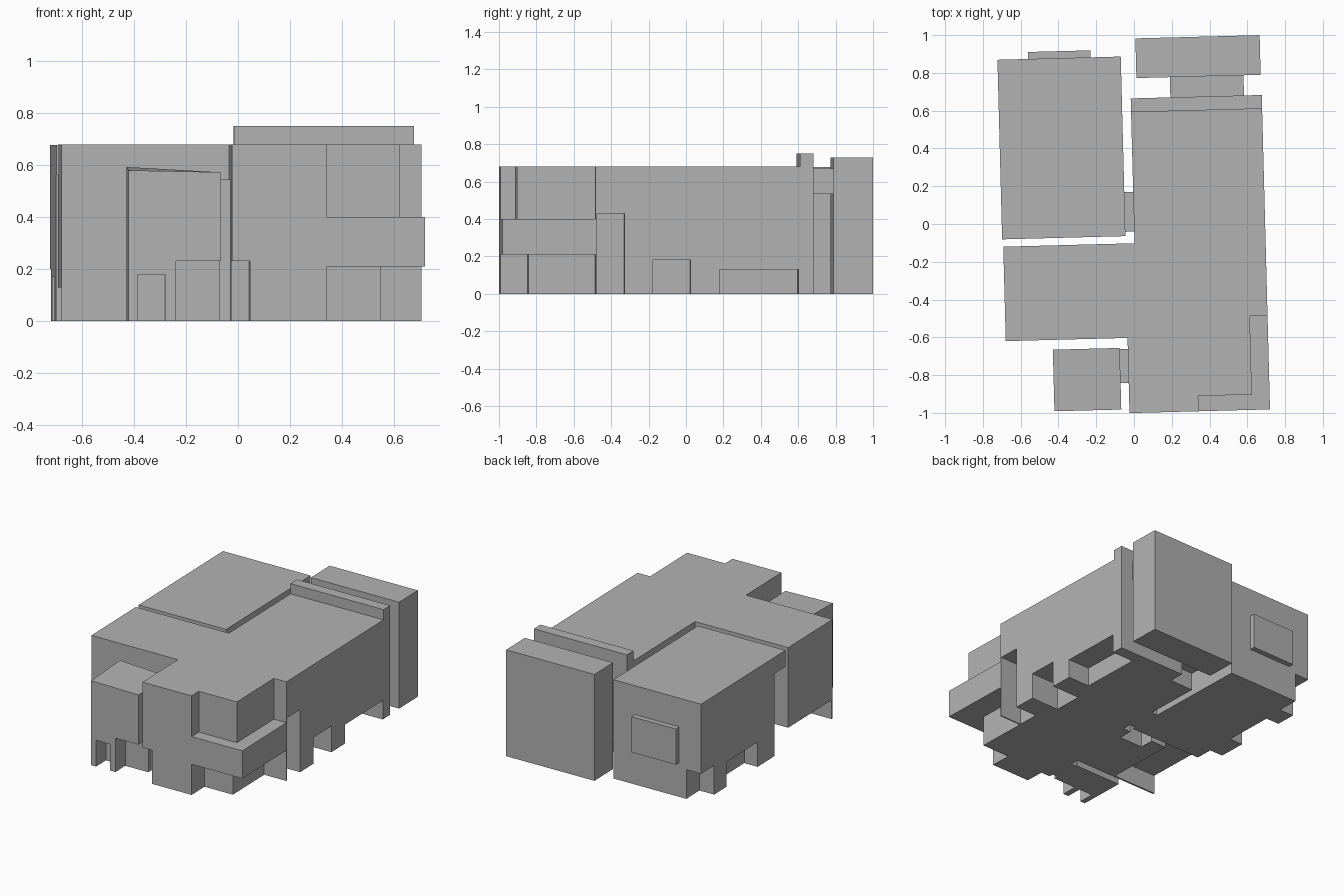
import bpy, bmesh, math
from mathutils import Matrix

cube = bpy.data.objects.get("Cube")
if cube:
    bpy.data.objects.remove(cube, do_unlink=True)

# One plain grey for the whole massing model
grey = bpy.data.materials.new("plain_grey")
grey.use_nodes = True
grey.diffuse_color = (0.45, 0.45, 0.45, 1)
bsdf = next(n for n in grey.node_tree.nodes if n.type == 'BSDF_PRINCIPLED')
bsdf.inputs["Base Color"].default_value = grey.diffuse_color

# The building stands slightly turned on its plot
TURN = Matrix.Rotation(math.radians(1.5), 4, 'Z')


def prism(name, outline, z0, z1):
    """Extrude a floor outline; z1 is one height or a function of x, y."""
    bm = bmesh.new()
    base = bm.faces.new([bm.verts.new((x, y, z0)) for x, y in outline])
    ext = bmesh.ops.extrude_face_region(bm, geom=[base])
    for v in ext["geom"]:
        if isinstance(v, bmesh.types.BMVert):
            v.co.z = z1(v.co.x, v.co.y) if callable(z1) else z1
    bmesh.ops.recalc_face_normals(bm, faces=bm.faces)
    bm.transform(TURN)
    me = bpy.data.meshes.new(name)
    bm.to_mesh(me)
    bm.free()
    me.materials.append(grey)
    ob = bpy.data.objects.new(name, me)
    bpy.context.scene.collection.objects.link(ob)
    return ob


def box(name, x0, x1, y0, y1, z0, z1):
    return prism(name, [(x0, y0), (x1, y0), (x1, y1), (x0, y1)], z0, z1)


def carve(ob, cuts):
    """Cut boxes out of a part and bake the result."""
    cutters = []
    for c in cuts:
        cutter = box("cutter", *c)
        cutter.hide_render = True
        mod = ob.modifiers.new("cut", 'BOOLEAN')
        mod.operation = 'DIFFERENCE'
        mod.solver = 'EXACT'
        mod.object = cutter
        cutters.append(cutter)
    bpy.context.view_layer.update()
    dg = bpy.context.evaluated_depsgraph_get()
    baked = bpy.data.meshes.new_from_object(ob.evaluated_get(dg))
    ob.modifiers.clear()
    ob.data = baked
    for c in cutters:
        bpy.data.objects.remove(c, do_unlink=True)


LOW = -0.1    # cutters start below the ground
OUT = 1.2     # and reach past the walls

# Main hall with its west wing as one L-shaped footprint
hall = prism("main_hall", [(-0.05, -1), (0.694, -1), (0.694, 0.665), (0, 0.665),
                           (0, -0.102), (-0.695, -0.102), (-0.695, -0.602),
                           (-0.05, -0.602)], 0, 0.68)
carve(hall, [
    # upper corner setback, leaving the ledge
    (0.316, OUT, -OUT, -0.919, 0.40, 0.9),
    (0.60, OUT, -OUT, -0.503, 0.40, 0.9),
    # lower corner setback under the ledge
    (0.316, OUT, -OUT, -0.855, LOW, 0.21),
    (0.528, OUT, -OUT, -0.503, LOW, 0.21),
    # doorways on the left side
    (0.53, OUT, -0.495, -0.348, LOW, 0.43),
    (0.48, OUT, -0.195, 0.005, LOW, 0.18),
    (0.53, OUT, 0.16, 0.583, LOW, 0.13),
    # front doorway
    (-0.3, 0.02, -OUT, -0.87, LOW, 0.232),
    # back doorway
    (-0.1, 0.18, 0.56, OUT, LOW, 0.12),
    # open undercroft of the wing and the pit by the courtyard
    (-OUT, -0.36, -0.59, 0.1, LOW, 0.13),
    (-0.24, -0.06, -0.2, 0.1, LOW, 0.15),
])

box("roof_parapet", 0, 0.694, 0.592, 0.665, 0.68, 0.75)

# Rear block and its raised bridge
box("rear_block", 0.033, 0.691, 0.772, 0.982, 0, 0.73)
box("rear_bridge", 0.21, 0.60, 0.665, 0.772, 0.535, 0.67)

# Large side block with overhang, piers and wall panel
side = box("side_block", -0.70, -0.047, -0.063, 0.888, 0, 0.678)
carve(side, [
    (-OUT, -0.59, 0.74, OUT, LOW, 0.20),
    (-OUT, -0.60, 0.25, 0.60, LOW, 0.17),
    (-OUT, -0.60, -0.3, 0.058, LOW, 0.565),
])
box("wall_panel", -0.537, -0.206, 0.888, 0.925, 0.235, 0.48)
box("side_link", -0.047, 0, -0.04, 0.17, 0, 0.62)

# Small front block with gently sloping roof
front = prism("front_block", [(-0.447, -0.98), (-0.093, -0.98),
                              (-0.093, -0.654), (-0.447, -0.654)], 0,
              lambda x, y: 0.593 if x < -0.3 and y > -0.8 else 0.58 if x < -0.3 else 0.573)
carve(front, [
    (-0.41, -0.306, -OUT, -0.87, LOW, 0.18),
    (-0.265, 0.1, -OUT, -0.87, LOW, 0.232),
])
box("front_link", -0.093, -0.05, -0.84, -0.66, 0, 0.545)
